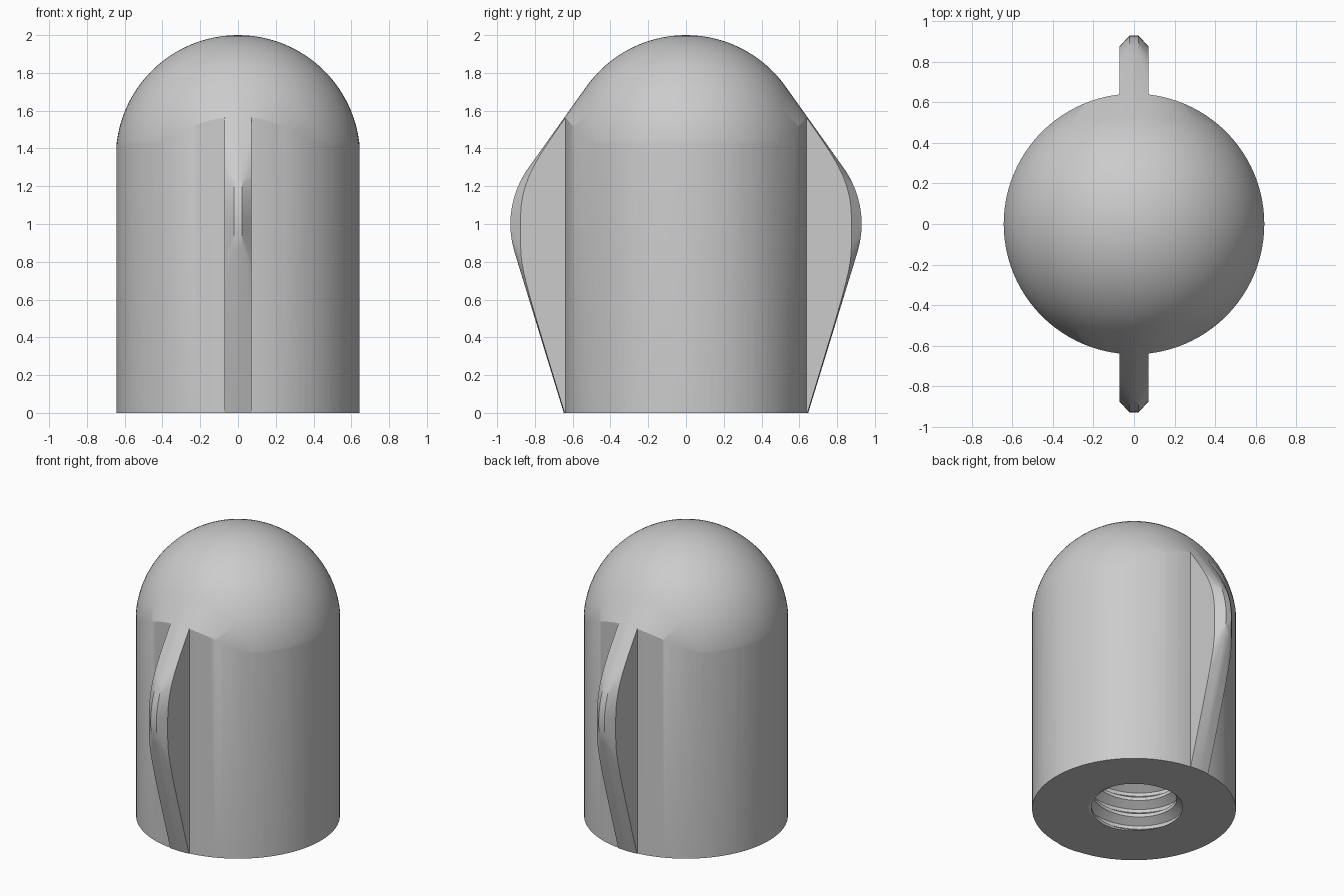
import bpy, bmesh, math
from math import sin, cos, pi, tau

cube = bpy.data.objects.get("Cube")
if cube:
    bpy.data.objects.remove(cube)

R = 0.647            # body radius
DOME_Z = 2 - R       # centre of the dome
SEG = 96             # sides around the body
FIN_HALF = 0.072     # half thickness of a wing
PITCH = 0.12         # thread pitch


def make_object(name, bm):
    bmesh.ops.recalc_face_normals(bm, faces=bm.faces)
    mesh = bpy.data.meshes.new(name)
    bm.to_mesh(mesh)
    bm.free()
    obj = bpy.data.objects.new(name, mesh)
    bpy.context.collection.objects.link(obj)
    return obj


def boolean(obj, tool, operation):
    """Apply a boolean and throw the tool away."""
    mod = obj.modifiers.new(operation, 'BOOLEAN')
    mod.operation = operation
    mod.solver = 'EXACT'
    mod.object = tool
    bpy.context.view_layer.objects.active = obj
    bpy.ops.object.modifier_apply(modifier=mod.name)
    bpy.data.objects.remove(tool)


def ring(radius, z):
    return [(radius * cos(tau * i / SEG), radius * sin(tau * i / SEG), z)
            for i in range(SEG)]


# Domed body stretched over two thin wing discs, as one convex skin
points = ring(R, 0) + [(0, 0, 2)]
for k in range(24):
    a = pi / 2 * k / 24
    points += ring(R * cos(a), DOME_Z + R * sin(a))
for side in (-1, 1):
    for x in (-0.022, 0.022):
        for k in range(33):
            a = pi / 2 * (k / 16 - 1)
            points.append((x, side * (0.42 + 0.51 * cos(a)), 1 + 0.51 * sin(a)))
bm = bmesh.new()
for p in points:
    bm.verts.new(p)
hull = bmesh.ops.convex_hull(bm, input=bm.verts)
loose = [v for v in bm.verts if not v.link_faces]
bmesh.ops.delete(bm, geom=loose, context='VERTS')
body = make_object("winged_cap", bm)

# Trim to a round shaft plus a flat slab, which leaves the wings
bm = bmesh.new()
low, high = [[bm.verts.new(p) for p in ring(R - 0.004, z)] for z in (-0.1, 2.2)]
bm.faces.new(low)
bm.faces.new(high)
for i in range(SEG):
    j = (i + 1) % SEG
    bm.faces.new((low[i], low[j], high[j], high[i]))
trim = make_object("trim_shaft", bm)
bm = bmesh.new()
bmesh.ops.create_cube(bm, size=1)
bmesh.ops.scale(bm, vec=(2 * FIN_HALF, 2.2, 2.6), verts=bm.verts)
bmesh.ops.translate(bm, vec=(0, 0, 1), verts=bm.verts)
boolean(trim, make_object("trim_slab", bm), 'UNION')
boolean(body, trim, 'INTERSECT')

# Threaded bore: a helical profile, four rows per turn
profile = [(0.0, 0.322), (0.2, 0.322), (0.5, 0.27), (0.7, 0.27)]
turns, steps = 10, 48
bm = bmesh.new()
grid = []
for row in range(4 * turns + 4):
    frac, radius = profile[row % 4]
    line = []
    for i in range(steps):
        a = tau * i / steps
        z = PITCH * (row // 4 + frac + i / steps - 2.3)
        line.append(bm.verts.new((radius * cos(a), radius * sin(a), z)))
    grid.append(line)


def vert(row, i):
    return grid[row + 4][0] if i == steps else grid[row][i]


for row in range(4 * turns - 1):
    for i in range(steps):
        bm.faces.new((vert(row, i), vert(row, i + 1),
                      vert(row + 1, i + 1), vert(row + 1, i)))
bmesh.ops.delete(bm, geom=[v for v in bm.verts if not v.link_faces],
                 context='VERTS')
# Close both ends with fans
for z_end in (-0.3, PITCH * (turns - 1)):
    rim = [e for e in bm.edges if e.is_boundary
           and (e.verts[0].co.z < 0.3) == (z_end < 0.3)]
    tip = bm.verts.new((0, 0, z_end))
    for e in rim:
        bm.faces.new((e.verts[0], e.verts[1], tip))
boolean(body, make_object("thread_cutter", bm), 'DIFFERENCE')

# Grey material and smooth shading with sharp creases
grey = bpy.data.materials.new("plain_grey")
grey.use_nodes = True
colour = (0.6, 0.6, 0.6, 1)
grey.diffuse_color = colour
grey.node_tree.nodes["Principled BSDF"].inputs["Base Color"].default_value = colour
body.data.materials.clear()
body.data.materials.append(grey)
bpy.ops.object.select_all(action='DESELECT')
body.select_set(True)
bpy.context.view_layer.objects.active = body
bpy.ops.object.shade_smooth_by_angle(angle=math.radians(25))
